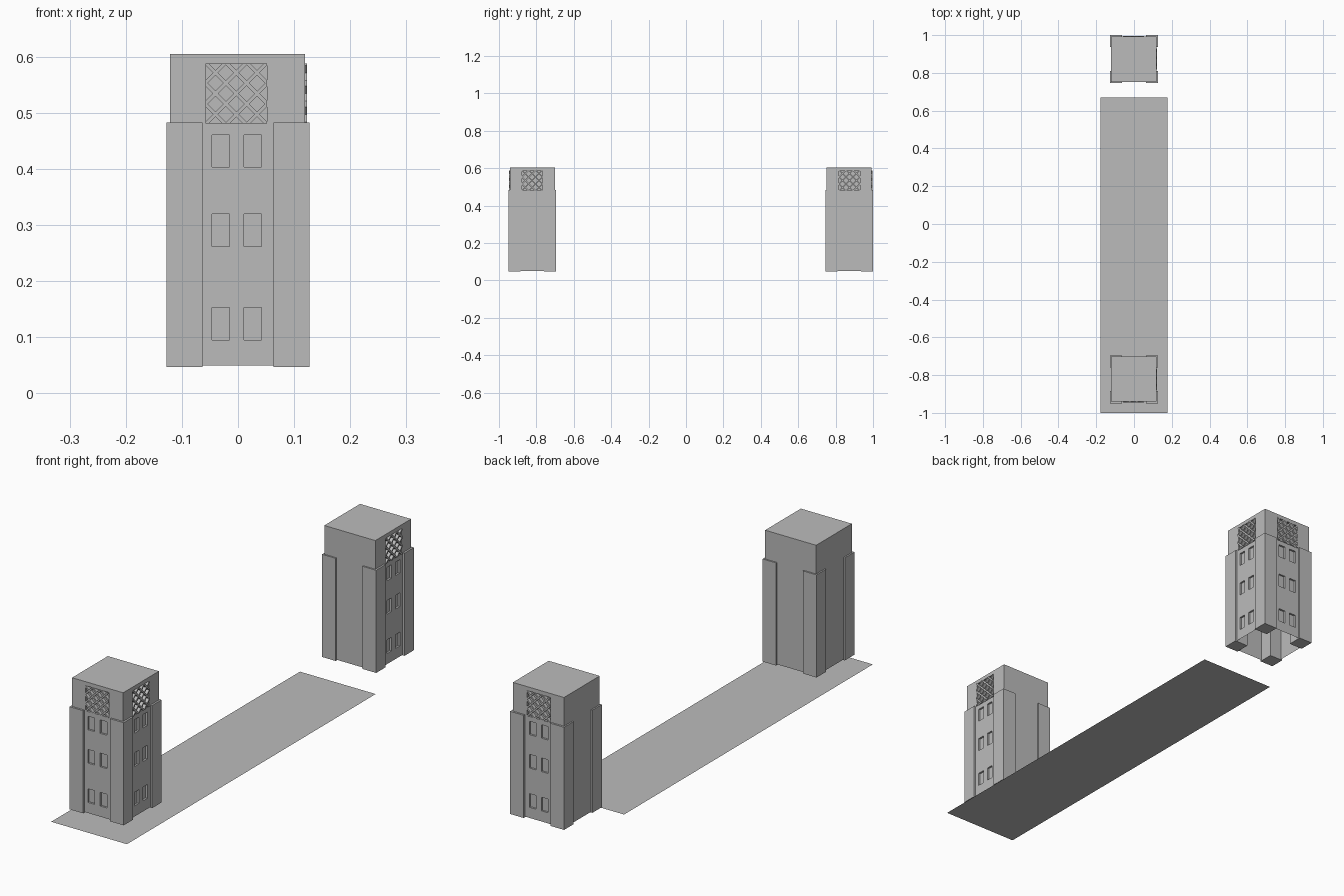
import bpy, bmesh, math
from mathutils import Vector, Matrix

if "Cube" in bpy.data.objects:
    bpy.data.objects.remove(bpy.data.objects["Cube"])

grey = bpy.data.materials.new("plain grey")
grey.diffuse_color = (0.5, 0.5, 0.5, 1)
grey.use_nodes = True
grey.node_tree.nodes["Principled BSDF"].inputs["Base Color"].default_value = grey.diffuse_color

Z0, Z1, ZP = 0.05, 0.605, 0.483      # core bottom, core top, post top
H = 0.12                             # core half width
LAT = (-0.057, 0.053, 0.481, 0.588)  # lattice opening: u0, u1, z0, z1
WIN_U = [(-0.045, -0.014), (0.012, 0.043)]
WIN_Z = [(0.095, 0.153), (0.262, 0.32), (0.404, 0.461)]
OFF = Vector((-0.001, 0.001, 0))     # core sits slightly back from the posts


def finish(bm, name, y, flip, merge=True):
    if merge:
        bmesh.ops.remove_doubles(bm, verts=bm.verts, dist=1e-5)
    if flip:
        bmesh.ops.scale(bm, verts=bm.verts, vec=(1, -1, 1))
        bmesh.ops.reverse_faces(bm, faces=bm.faces)
    bmesh.ops.translate(bm, verts=bm.verts, vec=(0, y, 0))
    me = bpy.data.meshes.new(name)
    bm.to_mesh(me)
    bm.free()
    me.materials.append(grey)
    ob = bpy.data.objects.new(name, me)
    bpy.context.collection.objects.link(ob)
    return ob


def box(bm, a, b):
    c = [(p + q) / 2 for p, q in zip(a, b)]
    s = [q - p for p, q in zip(a, b)]
    m = Matrix.Translation(c) @ Matrix.Diagonal((*s, 1))
    return bmesh.ops.create_cube(bm, size=1, matrix=m)["verts"]


def to_side(u, z, out, angle):
    """Place a point of the front wall on the wall turned by angle."""
    return Matrix.Rotation(angle, 3, 'Z') @ Vector((u, -H - out, z)) + OFF


def wall(bm, angle, detailed):
    def quad(pts):
        bm.faces.new([bm.verts.new(to_side(*p, angle)) for p in pts])
    if not detailed:
        quad([(-H, Z0, 0), (H, Z0, 0), (H, Z1, 0), (-H, Z1, 0)])
        return
    holes = [(a, b, c, d, 0.008) for a, b in WIN_U for c, d in WIN_Z]
    holes.append((*LAT, 0.01))
    us = sorted({-H, H} | {v for h in holes for v in h[:2]})
    zs = sorted({Z0, Z1} | {v for h in holes for v in h[2:4]})
    for a, b in zip(us, us[1:]):
        for c, d in zip(zs, zs[1:]):
            mu, mz = (a + b) / 2, (c + d) / 2
            if not any(h[0] < mu < h[1] and h[2] < mz < h[3] for h in holes):
                quad([(a, c, 0), (b, c, 0), (b, d, 0), (a, d, 0)])
    for a, b, c, d, dep in holes:      # recess back and four reveals
        ring = [(a, c), (b, c), (b, d), (a, d)]
        quad([(*p, -dep) for p in ring])
        for i in range(4):
            p, q = ring[i], ring[(i + 1) % 4]
            quad([(*p, 0), (*q, 0), (*q, -dep), (*p, -dep)])


def lattice(bm, angle):
    """Crossed diagonal bars clipped to the opening."""
    u0, u1, z0, z1 = LAT
    cu, cz = (u0 + u1) / 2, (z0 + z1) / 2
    for s in (-1, 1):
        for k in range(-2, 3):
            part = bmesh.new()
            box(part, (-0.1, -0.004, -0.0033), (0.1, 0.01, 0.0033))
            bmesh.ops.transform(part, verts=part.verts,
                                matrix=Matrix.Translation((cu + k * 0.037, -H, cz))
                                @ Matrix.Rotation(s * math.pi / 4, 4, 'Y'))
            for co, no in (((u0, 0, 0), (-1, 0, 0)), ((u1, 0, 0), (1, 0, 0)),
                           ((0, 0, z0), (0, 0, -1)), ((0, 0, z1), (0, 0, 1))):
                bmesh.ops.bisect_plane(part, geom=part.verts[:] + part.edges[:] + part.faces[:],
                                       plane_co=co, plane_no=no, clear_outer=True)
                bmesh.ops.holes_fill(part, edges=[e for e in part.edges if e.is_boundary])
            bmesh.ops.recalc_face_normals(part, faces=part.faces)
            bmesh.ops.transform(part, verts=part.verts,
                                matrix=Matrix.Translation(OFF) @ Matrix.Rotation(angle, 4, 'Z'))
            me = bpy.data.meshes.new("tmp")
            part.to_mesh(me)
            part.free()
            bm.from_mesh(me)
            bpy.data.meshes.remove(me)


def tower(name, y, flip):
    # core: two decorated walls, two blank walls, roof, open underneath
    bm = bmesh.new()
    for i in range(4):
        wall(bm, i * math.pi / 2, i < 2)
    bm.faces.new([bm.verts.new(Vector((x, v, Z1)) + OFF)
                  for x, v in ((-H, -H), (H, -H), (H, H), (-H, H))])
    finish(bm, name + "_core", y, flip)
    # lattice screens
    bm = bmesh.new()
    for i in range(2):
        lattice(bm, i * math.pi / 2)
    finish(bm, name + "_lattice", y, flip, merge=False)
    # corner posts
    bm = bmesh.new()
    for sx in (-1, 1):
        for sy in (-1, 1):
            x, v = sx * 0.095, sy * 0.095
            box(bm, (x - 0.032, v - 0.032, 0.047), (x + 0.032, v + 0.032, ZP))
    finish(bm, name + "_corner_posts", y, flip)


tower("front_tower", -0.822, False)
tower("back_tower", 0.873, True)

# flat road strip
bm = bmesh.new()
bm.faces.new([bm.verts.new(p) for p in
              ((-0.178, -1, 0), (0.178, -1, 0), (0.178, 0.67, 0), (-0.178, 0.67, 0))])
finish(bm, "road_strip", 0, False)
